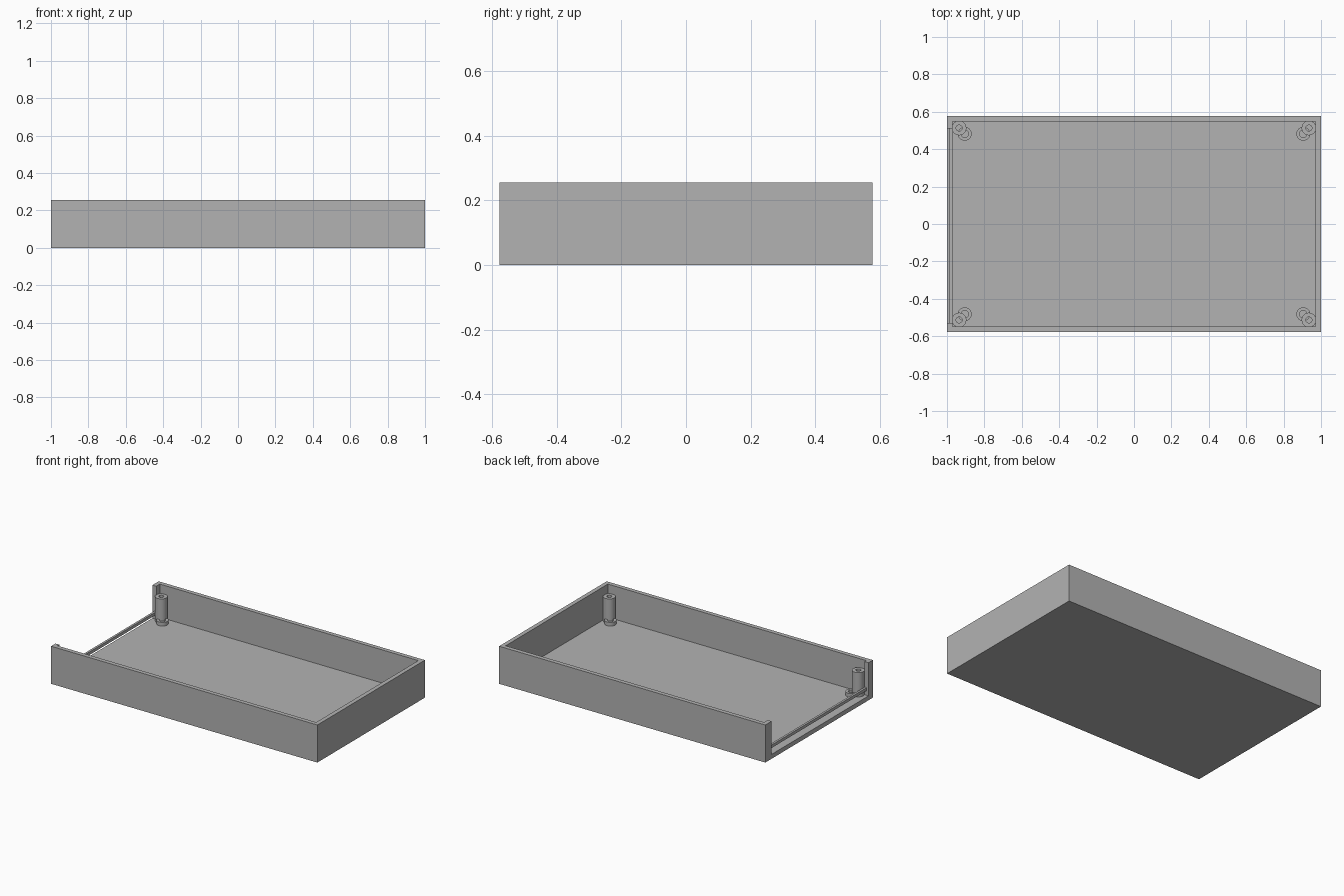
import bpy
import bmesh
import math

cube = bpy.data.objects.get("Cube")
if cube:
    bpy.data.objects.remove(cube, do_unlink=True)

# Overall sizes
HX, HY, TOP = 1.0, 0.577, 0.255
WALL, FLOOR = 0.029, 0.03

grey = bpy.data.materials.new("plain grey")
grey.use_nodes = True
grey.diffuse_color = (0.45, 0.45, 0.45, 1)
grey.node_tree.nodes["Principled BSDF"].inputs["Base Color"].default_value = (0.45, 0.45, 0.45, 1)


def finish(name, bm):
    mesh = bpy.data.meshes.new(name)
    bmesh.ops.recalc_face_normals(bm, faces=bm.faces[:])
    bm.to_mesh(mesh)
    bm.free()
    mesh.materials.append(grey)
    obj = bpy.data.objects.new(name, mesh)
    bpy.context.collection.objects.link(obj)
    return obj


def box(name, low, high):
    bm = bmesh.new()
    bmesh.ops.create_cube(bm, size=1)
    for v in bm.verts:
        v.co = [b if c > 0 else a for c, a, b in zip(v.co, low, high)]
    return finish(name, bm)


def carve(obj, cutter):
    mod = obj.modifiers.new("cut", "BOOLEAN")
    mod.operation = "DIFFERENCE"
    mod.solver = "EXACT"
    mod.object = cutter
    bpy.context.view_layer.objects.active = obj
    bpy.ops.object.modifier_apply(modifier=mod.name)
    bpy.data.objects.remove(cutter, do_unlink=True)


def tube(name, x, y, outer, inner, low, high, sides=24):
    bm = bmesh.new()
    profile = [(outer, low), (outer, high), (inner, high), (inner, low)]
    rings = []
    for r, z in profile:
        angles = [math.tau * i / sides for i in range(sides)]
        rings.append([bm.verts.new((x + r * math.cos(a), y + r * math.sin(a), z)) for a in angles])
    for k, ring in enumerate(rings):
        above = rings[(k + 1) % len(rings)]
        for i in range(sides):
            j = (i + 1) % sides
            bm.faces.new((ring[i], ring[j], above[j], above[i]))
    obj = finish(name, bm)
    bpy.ops.object.select_all(action="DESELECT")
    obj.select_set(True)
    bpy.context.view_layer.objects.active = obj
    bpy.ops.object.shade_smooth_by_angle(angle=math.radians(35))
    return obj


# Open tray with a wide notch in one end wall
tray = box("tray", (-HX, -HY, 0), (HX, HY, TOP))
carve(tray, box("hollow", (WALL - HX, WALL - HY, FLOOR), (HX - WALL, HY - WALL, 1)))
carve(tray, box("notch", (-HX - 0.1, -0.53, FLOOR), (WALL - HX + 0.02, 0.51, 1)))

# Thin rail bridging the notch
box("end_rail", (-0.986, -0.535, 0.062), (WALL - HX, 0.515, 0.082))

# Screw pillars with short pegs beside them at each corner
for sx, end in ((-1, "right"), (1, "left")):
    for sy, side in ((-1, "front"), (1, "back")):
        tube(f"pillar_{side}_{end}", sx * 0.935, sy * 0.513, 0.039, 0.016, 0.01, 0.195)
        tube(f"peg_{side}_{end}", sx * 0.905, sy * 0.482, 0.037, 0.02, 0.01, 0.055)
